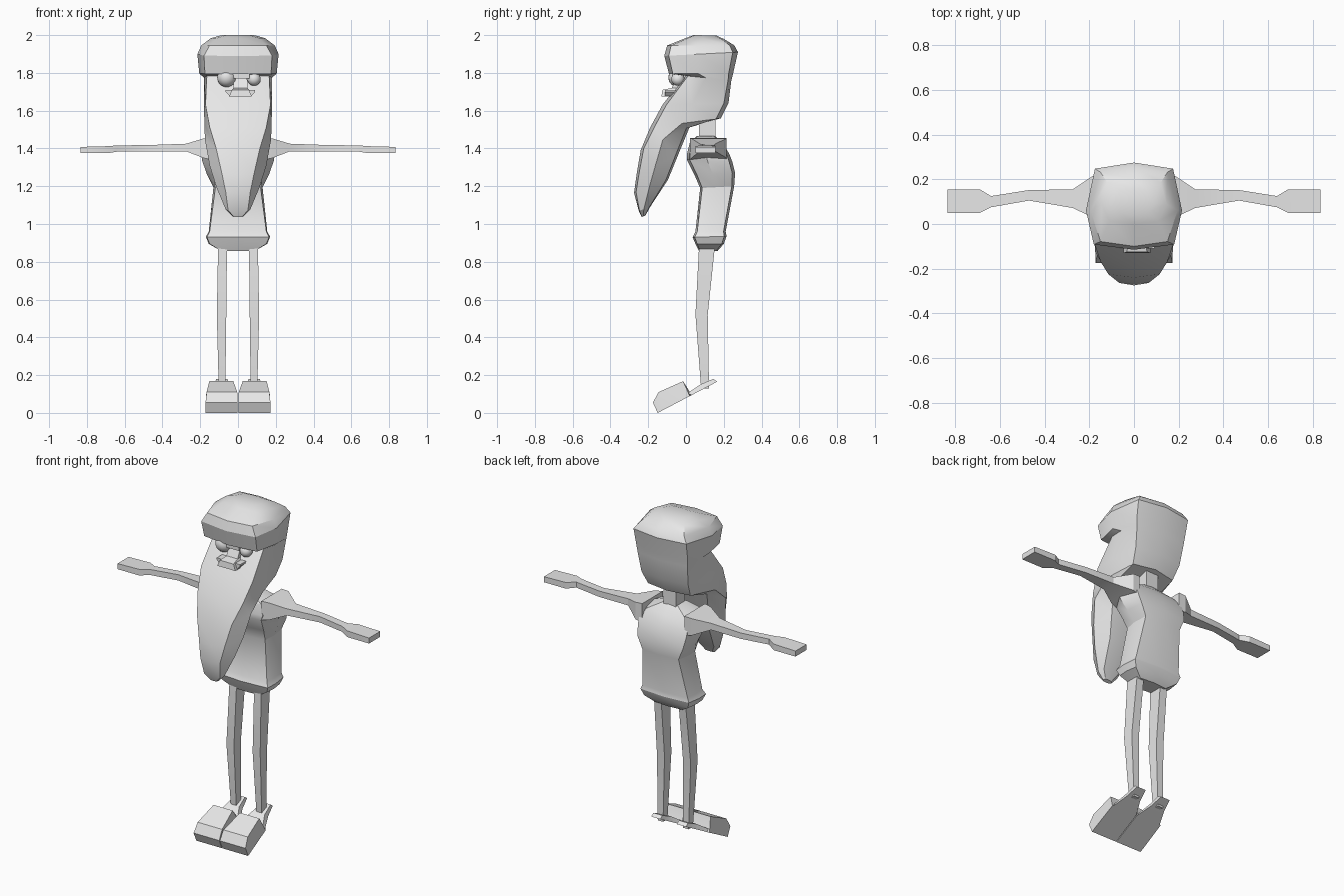
import bpy, bmesh, math

grey = bpy.data.materials.new("plain grey")
grey.diffuse_color = (0.8, 0.8, 0.8, 1)


def finish(ob, angle=30):
    ob.data.materials.append(grey)
    bpy.ops.object.select_all(action='DESELECT')
    bpy.context.view_layer.objects.active = ob
    ob.select_set(True)
    bpy.ops.object.shade_smooth_by_angle(angle=math.radians(angle))


def loft(name, rings, angle=30, flip=1):
    """Skin a row of equal-length rings and cap both ends."""
    bm = bmesh.new()
    rows = [[bm.verts.new((x * flip, y, z)) for x, y, z in r] for r in rings]
    n = len(rows[0])
    for a, b in zip(rows, rows[1:]):
        for i in range(n):
            j = (i + 1) % n
            bm.faces.new((a[i], a[j], b[j], b[i]))
    bm.faces.new(rows[0])
    bm.faces.new(rows[-1][::-1])
    bmesh.ops.recalc_face_normals(bm, faces=bm.faces)
    me = bpy.data.meshes.new(name)
    bm.to_mesh(me)
    bm.free()
    ob = bpy.data.objects.new(name, me)
    bpy.context.collection.objects.link(ob)
    finish(ob, angle)
    return ob


def body_ring(yf, zf, yb, zb, wf, ws, wb):
    """Mirrored ring: front and back points, with front, side and back half widths."""
    def at(x, t):
        return (x, yf + (yb - yf) * t, zf + (zb - zf) * t)
    half = [at(wf, .06), at(ws, .45), at(wb, .93)]
    return ([at(0, 0)] + half + [at(0, 1)]
            + [(-x, y, z) for x, y, z in reversed(half)])


def box_ring_x(x, y0, y1, z0, z1):
    return [(x, y0, z0), (x, y1, z0), (x, y1, z1), (x, y0, z1)]


def box_ring_z(z, x0, x1, y0, y1):
    return [(x0, y0, z), (x1, y0, z), (x1, y1, z), (x0, y1, z)]


# Head, overhanging brow and long beard
head = [
    (.04, 2.0, .16, 1.998, .06, .09, .06),
    (0, 1.985, .20, 1.98, .11, .145, .12),
    (-.10, 1.945, .257, 1.945, .15, .195, .15),
    (-.115, 1.89, .275, 1.91, .18, .215, .175),
    (-.09, 1.795, .25, 1.80, .175, .205, .17),
    (-.005, 1.785, .24, 1.76, .165, .18, .165),
    (-.125, 1.63, .225, 1.64, .172, .18, .155),
    (-.19, 1.51, .185, 1.56, .15, .178, .14),
    (-.24, 1.39, .02, 1.515, .115, .175, .14),
    (-.262, 1.26, -.04, 1.37, .085, .15, .11),
    (-.275, 1.165, -.095, 1.235, .065, .115, .08),
    (-.25, 1.07, -.19, 1.09, .052, .066, .05),
    (-.235, 1.037, -.215, 1.045, .02, .03, .02),
]
loft("head_and_beard", [body_ring(*r) for r in head])

# Torso with hips
torso = [
    (.055, 1.465, .155, 1.465, .05, .07, .05),
    (.02, 1.43, .20, 1.42, .13, .18, .13),
    (.005, 1.37, .23, 1.37, .15, .195, .16),
    (.005, 1.34, .245, 1.33, .14, .19, .16),
    (.045, 1.26, .26, 1.27, .13, .165, .15),
    (.075, 1.19, .255, 1.20, .12, .13, .12),
    (.05, .96, .21, .96, .15, .155, .15),
    (.035, .93, .215, .935, .165, .17, .16),
    (.05, .895, .20, .895, .15, .155, .145),
    (.068, .858, .168, .858, .09, .09, .09),
]
loft("torso", [body_ring(*r) for r in torso])

# Neck
loft("neck", [box_ring_z(z, -.042, .042, .07, .155) for z in (1.42, 1.6)])

# Nose with flared nostrils, and the bridge between the eyes
loft("nose", [box_ring_z(z, .013 - w, .013 + w, y, .0) for z, w, y in
              ((1.80, .035, -.035), (1.72, .037, -.075), (1.71, .045, -.125),
               (1.675, .06, -.13))])
loft("nostrils", [box_ring_z(z, .013 - w, .013 + w, -.11, -.03) for z, w in
                  ((1.71, .078), (1.70, .078), (1.675, .055))])
loft("nose_bridge", [box_ring_z(z, -.03, .06, -.075, 0) for z in (1.77, 1.795)])

# Eyes of unequal size
for name, x, z, r in (("large_eye", -.06, 1.775, .05), ("small_eye", .085, 1.767, .035)):
    bpy.ops.mesh.primitive_uv_sphere_add(segments=20, ring_count=12, radius=r,
                                         location=(x, -.043, z))
    eye = bpy.context.object
    eye.name = name
    finish(eye, 60)

arm = [
    (.14, .02, .215, 1.34, 1.455),
    (.185, .03, .215, 1.35, 1.452),
    (.275, .072, .155, 1.385, 1.425),
    (.47, .105, .152, 1.383, 1.418),
    (.64, .075, .125, 1.383, 1.416),
    (.69, .05, .155, 1.375, 1.412),
    (.835, .05, .155, 1.375, 1.408),
]
leg = [
    (.90, .058, .105, .07, .155),
    (.52, .062, .112, .05, .115),
    (.13, .067, .102, .08, .122),
]
# Shoe sections: top y, top z, sole y, sole z, top inner/outer x, sole inner/outer x
shoe = [
    (-.175, .055, -.15, 0, .002, .172, .002, .172),
    (-.145, .11, -.125, .013, .004, .166, .002, .172),
    (-.015, .168, .02, .089, .025, .152, .002, .17),
    (.01, .105, .03, .094, .012, .155, .006, .16),
    (.075, .15, .10, .131, .045, .125, .04, .13),
    (.145, .18, .165, .165, .055, .115, .055, .115),
]
for side, s in (("right", -1), ("left", 1)):
    loft(side + "_arm", [box_ring_x(*r) for r in arm], flip=s)
    loft(side + "_leg", [box_ring_z(*r) for r in leg], flip=s)
    loft(side + "_shoe", [[(a, yt, zt), (b, yt, zt), (d, yb, zb), (c, yb, zb)]
                          for yt, zt, yb, zb, a, b, c, d in shoe], flip=s)
